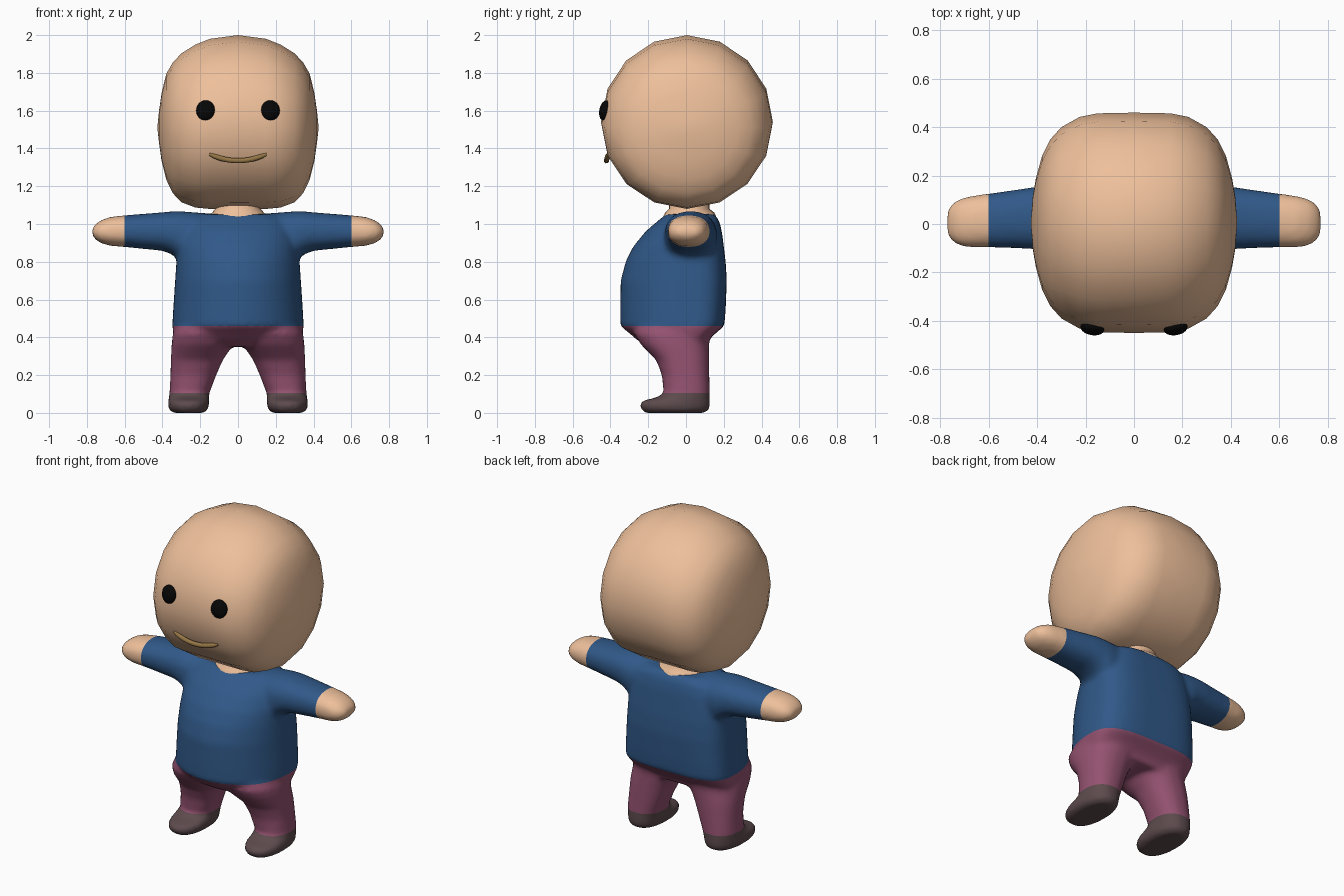
import bpy, bmesh, math
from mathutils import Vector

if "Cube" in bpy.data.objects:
    bpy.data.objects.remove(bpy.data.objects["Cube"])


def material(name, rgb):
    m = bpy.data.materials.new(name)
    m.diffuse_color = (*rgb, 1)
    m.use_nodes = True
    m.node_tree.nodes["Principled BSDF"].inputs["Base Color"].default_value = m.diffuse_color
    return m


SKIN = material("skin", (0.86, 0.53, 0.33))
BLUE = material("blue_cloth", (0.03, 0.10, 0.25))
PLUM = material("plum_cloth", (0.30, 0.085, 0.165))
BROWN = material("shoe_brown", (0.11, 0.07, 0.075))
BLACK = material("black", (0.002, 0.002, 0.002))
LIP = material("lip", (0.30, 0.18, 0.06))


def finish(name, bm, mat=None):
    me = bpy.data.meshes.new(name)
    bm.to_mesh(me)
    bm.free()
    ob = bpy.data.objects.new(name, me)
    bpy.context.collection.objects.link(ob)
    for p in me.polygons:
        p.use_smooth = True
    if mat:
        me.materials.append(mat)
    return ob


def spow(v, e):
    return math.copysign(abs(v) ** e, v)


def loft(bm, axis, rows, n=32, power=2.0, flip=1, caps=True, egg=None):
    """Rows are (position, low a, high a, low b, high b) across the axis.
    egg = (b of the widest point, front power, back power)."""
    rings = []
    for t, a0, a1, b0, b1 in rows:
        ring = []
        mid = egg[0] if egg else (b0 + b1) / 2
        for i in range(n):
            w = 2 * math.pi * i / n
            c, s = math.cos(w), math.sin(w)
            p = (egg[1] if s < 0 else egg[2]) if egg else power
            a = (a0 + a1) / 2 + (a1 - a0) / 2 * spow(c, 2 / p)
            b = mid + (b1 - mid if s > 0 else mid - b0) * spow(s, 2 / p)
            co = (a, b, t) if axis == "z" else (t, a, b)
            ring.append(bm.verts.new((co[0] * flip, co[1], co[2])))
        rings.append(ring)
    faces = []
    for lo, hi in zip(rings, rings[1:]):
        for i in range(n):
            j = (i + 1) % n
            faces.append(bm.faces.new((lo[i], lo[j], hi[j], hi[i])))
    if caps:
        faces += [bm.faces.new(rings[0]), bm.faces.new(rings[-1])]
    bmesh.ops.recalc_face_normals(bm, faces=faces)


# Body volumes: torso, arms and legs, fused into one soft skin
bm = bmesh.new()
loft(bm, "z", [
    (0.35, -0.20, 0.20, -0.20, 0.11), (0.385, -0.33, 0.33, -0.258, 0.12),
    (0.42, -0.342, 0.342, -0.298, 0.155), (0.46, -0.348, 0.348, -0.348, 0.203),
    (0.55, -0.343, 0.343, -0.348, 0.21), (0.70, -0.333, 0.333, -0.346, 0.216),
    (0.80, -0.326, 0.326, -0.32, 0.21), (0.88, -0.32, 0.32, -0.28, 0.20),
    (0.96, -0.30, 0.30, -0.215, 0.19), (1.02, -0.27, 0.27, -0.145, 0.175),
    (1.052, -0.20, 0.20, -0.105, 0.15)], n=48, egg=(0.0, 2.05, 3.4))
arm = [(0.14, -0.10, 0.15, 0.82, 1.056), (0.30, -0.115, 0.165, 0.80, 1.067),
       (0.35, -0.11, 0.16, 0.84, 1.067), (0.40, -0.105, 0.155, 0.858, 1.062),
       (0.50, -0.10, 0.14, 0.868, 1.054), (0.60, -0.097, 0.126, 0.878, 1.046),
       (0.68, -0.097, 0.115, 0.885, 1.037), (0.73, -0.087, 0.10, 0.90, 1.018),
       (0.76, -0.064, 0.077, 0.922, 0.995), (0.772, -0.04, 0.05, 0.942, 0.975)]
leg = [(0.0, 0.18, 0.345, -0.215, 0.10), (0.018, 0.158, 0.368, -0.24, 0.124),
       (0.045, 0.152, 0.372, -0.244, 0.128), (0.065, 0.152, 0.37, -0.23, 0.128),
       (0.078, 0.153, 0.367, -0.17, 0.127), (0.10, 0.153, 0.363, -0.118, 0.126),
       (0.20, 0.115, 0.358, -0.128, 0.124), (0.28, 0.08, 0.356, -0.158, 0.123),
       (0.36, 0.025, 0.352, -0.238, 0.122), (0.42, 0.0, 0.345, -0.275, 0.13),
       (0.50, 0.02, 0.30, -0.25, 0.12)]
for side in (1, -1):
    loft(bm, "x", arm, power=2.3, flip=side)
    loft(bm, "z", leg, power=2.3, flip=side)
body = finish("body_helper", bm)
remesh = body.modifiers.new("fuse", "REMESH")
remesh.mode = "VOXEL"
remesh.voxel_size = 0.015
soften = body.modifiers.new("soften", "SMOOTH")
soften.factor = 0.5
soften.iterations = 8
bpy.context.view_layer.update()
skin_mesh = bpy.data.meshes.new_from_object(
    body.evaluated_get(bpy.context.evaluated_depsgraph_get()))
bpy.data.objects.remove(body)


def slice_part(name, mat, planes):
    """Keep the share of the body behind every (point, normal) plane."""
    part = bmesh.new()
    part.from_mesh(skin_mesh)
    for co, no in planes:
        bmesh.ops.bisect_plane(part, geom=part.verts[:] + part.edges[:] + part.faces[:],
                               plane_co=Vector(co), plane_no=Vector(no), clear_outer=True)
    return finish(name, part, mat)


# Clothes, hands and shoes cut from the fused body
HEM, ANKLE, CUFF = (0, 0, 0.46), (0, 0, 0.105), 0.6
slice_part("shirt", BLUE, [(HEM, (0, 0, -1)), ((CUFF, 0, 0), (1, 0, 0)),
                           ((-CUFF, 0, 0), (-1, 0, 0))])
slice_part("trousers", PLUM, [(HEM, (0, 0, 1)), (ANKLE, (0, 0, -1))])
for label, s in (("left", 1), ("right", -1)):
    slice_part(label + "_hand", SKIN, [((s * CUFF, 0, 0), (-s, 0, 0))])
    slice_part(label + "_shoe", BROWN, [(ANKLE, (0, 0, 1)), ((0, 0, 0), (-s, 0, 0))])

# Neck
bm = bmesh.new()
loft(bm, "z", [(1.04, -0.15, 0.15, -0.12, 0.16), (1.06, -0.138, 0.138, -0.11, 0.15),
               (1.08, -0.12, 0.12, -0.09, 0.125), (1.12, -0.12, 0.12, -0.09, 0.125)],
     n=24, caps=False)
finish("neck", bm, SKIN)

# Head: barrel along the x axis, rounder on top and fuller at the jaw
# (half width, depth radius, bottom, top)
bm = bmesh.new()
half = [(0.425, 0.02, 1.49, 1.53), (0.418, 0.11, 1.43, 1.60), (0.405, 0.185, 1.335, 1.69),
        (0.38, 0.275, 1.235, 1.795), (0.345, 0.345, 1.163, 1.855),
        (0.30, 0.395, 1.115, 1.903), (0.225, 0.437, 1.087, 1.95),
        (0.15, 0.452, 1.08, 1.98)]
rows = [(-x, 0.005 - r, 0.005 + r, z0, z1) for x, r, z0, z1 in half]
rows += [(0, -0.45, 0.46, 1.08, 2.0)]
rows += [(-x, *rest) for x, *rest in rows[-2::-1]]
loft(bm, "x", rows, n=16)
finish("head", bm, SKIN)

# Eyes
for label, s in (("left", 1), ("right", -1)):
    bm = bmesh.new()
    bmesh.ops.create_uvsphere(bm, u_segments=20, v_segments=12, radius=1)
    eye = finish(label + "_eye", bm, BLACK)
    eye.scale = (0.05, 0.028, 0.054)
    eye.location = (s * 0.172, -0.43, 1.602)
    eye.rotation_euler = (math.radians(-12), 0, math.radians(s * 10))

# Mouth: thin smiling tube
curve = bpy.data.curves.new("mouth", "CURVE")
curve.dimensions = "3D"
curve.bevel_depth = 0.014
curve.bevel_resolution = 3
curve.use_fill_caps = True
line = curve.splines.new("POLY")
line.points.add(12)
for i, p in enumerate(line.points):
    u = i / 6 - 1
    p.co = (0.152 * u, -0.421 + 0.008 * u * u, 1.335 + 0.035 * u * u, 1)
    p.radius = 1 - 0.5 * abs(u) ** 8
line.use_smooth = True
curve.materials.append(LIP)
mouth = bpy.data.objects.new("mouth", curve)
bpy.context.collection.objects.link(mouth)
